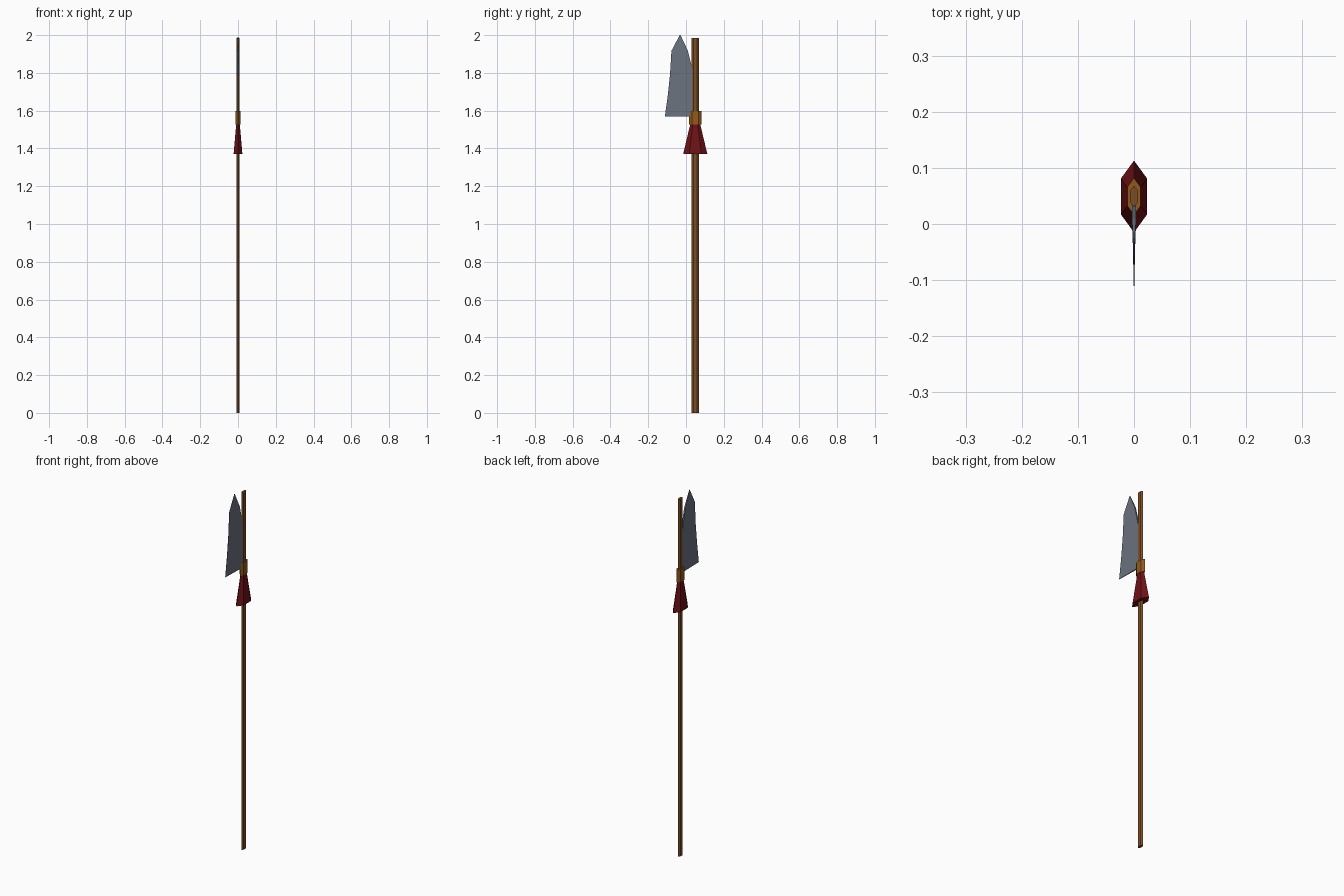
import bpy, bmesh, math

if "Cube" in bpy.data.objects:
    bpy.data.objects.remove(bpy.data.objects["Cube"])

POLE_Y = 0.049   # pole axis sits behind the model centre
SQUASH = 0.42    # all hexagonal parts are flattened sideways


def material(name, rgb):
    m = bpy.data.materials.new(name)
    m.diffuse_color = (*rgb, 1.0)
    m.use_nodes = True
    m.node_tree.nodes["Principled BSDF"].inputs["Base Color"].default_value = m.diffuse_color
    return m


WOOD = material("brown wood", (0.20, 0.075, 0.018))
BRASS = material("golden brown", (0.29, 0.10, 0.012))
RED = material("dark red", (0.155, 0.006, 0.008))
STEEL = material("blue grey steel", (0.15, 0.17, 0.21))


def finish(name, bm, mat):
    bmesh.ops.recalc_face_normals(bm, faces=bm.faces)
    mesh = bpy.data.meshes.new(name)
    bm.to_mesh(mesh)
    bm.free()
    mesh.materials.append(mat)
    obj = bpy.data.objects.new(name, mesh)
    bpy.context.collection.objects.link(obj)
    return obj


def hex_part(name, z0, z1, r0, r1, mat):
    """Flattened six-sided prism or frustum with its points along y."""
    bm = bmesh.new()
    rings = []
    for z, r in ((z0, r0), (z1, r1)):
        angles = [math.radians(60 * i) for i in range(6)]
        rings.append([bm.verts.new((r * SQUASH * math.sin(a),
                                    POLE_Y + r * math.cos(a), z)) for a in angles])
    low, high = rings
    for i in range(6):
        j = (i + 1) % 6
        bm.faces.new((low[i], low[j], high[j], high[i]))
    bm.faces.new(low)
    bm.faces.new(high)
    return finish(name, bm, mat)


hex_part("pole", 0.0, 1.985, 0.0195, 0.0195, WOOD)
hex_part("sleeve", 1.528, 1.597, 0.033, 0.033, BRASS)
hex_part("tassel", 1.37, 1.53, 0.064, 0.026, RED)

# Blade: rows of (z, cutting edge y, spine y), thick spine and thin edge
rows = [(1.568, -0.112, 0.042), (1.676, -0.097, 0.042), (1.788, -0.085, 0.038),
        (1.835, -0.082, 0.030), (1.917, -0.077, 0.010), (2.0, -0.033, -0.029)]
bm = bmesh.new()
loops = []
for z, edge, spine in rows:
    t = 0.004 if z < 1.99 else 0.001
    loops.append([bm.verts.new((x, y, z)) for x, y in
                  ((-0.0004, edge), (0.0004, edge), (t, spine), (-t, spine))])
for a, b in zip(loops, loops[1:]):
    for i in range(4):
        j = (i + 1) % 4
        bm.faces.new((a[i], a[j], b[j], b[i]))
bm.faces.new(loops[0])
bm.faces.new(loops[-1])
finish("blade", bm, STEEL)
